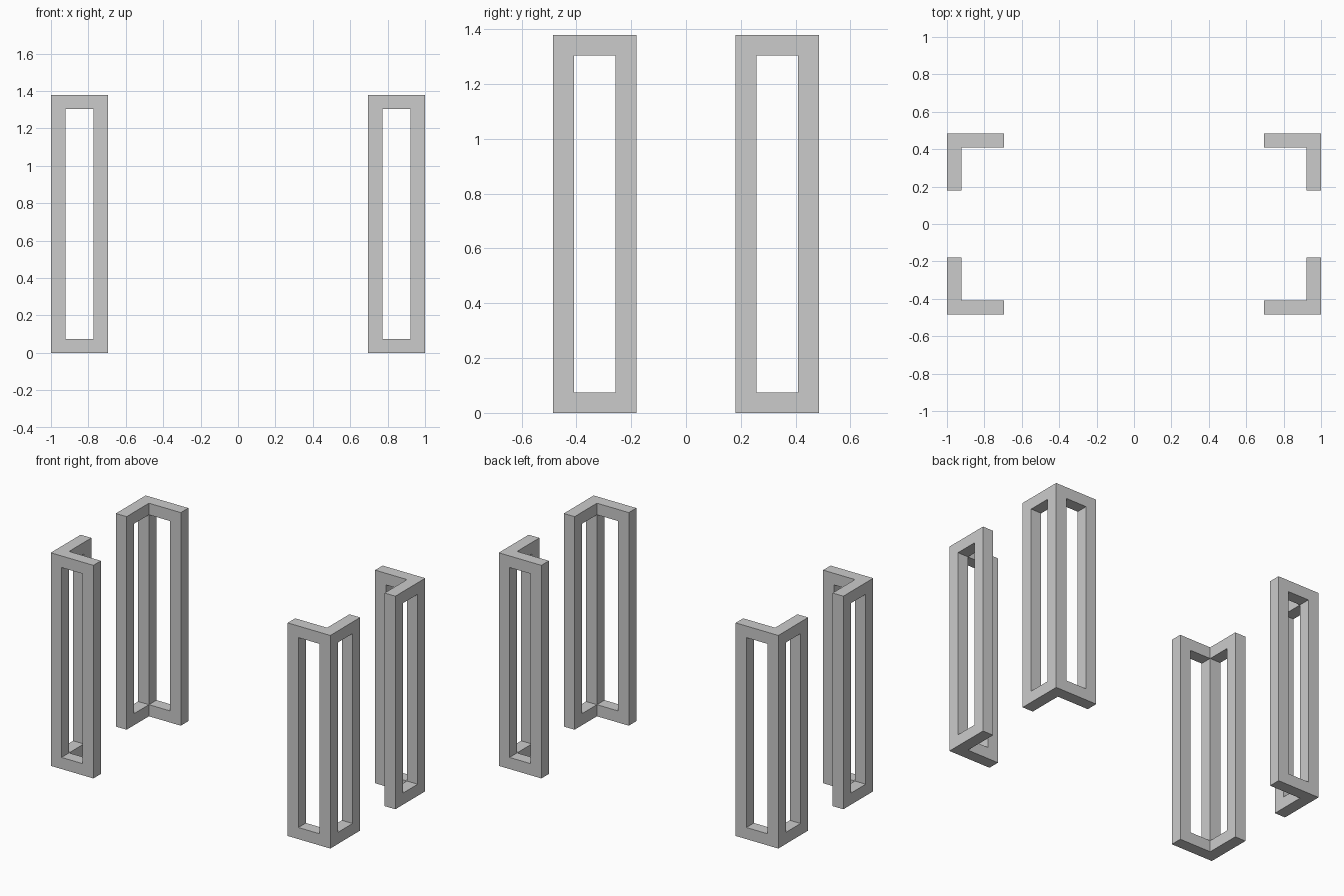
import bpy
import bmesh

if "Cube" in bpy.data.objects:
    bpy.data.objects.remove(bpy.data.objects["Cube"])

BAR = 0.077                              # square bar thickness
W, D, H = 1.0, 0.485, 1.378              # half width, half depth, height
ARM = 0.305                              # length of each arm

# Grid lines measured inward from the outer corner, and upward
STEPS = [0, BAR, ARM - BAR, ARM]
LEVELS = [0, 0.075, 1.303, H]

# Cells of an L-shaped plan: corner post, middle and end post of each arm
PLAN = [(0, 0), (1, 0), (2, 0), (0, 1), (0, 2)]
POSTS = [(0, 0), (2, 0), (0, 2)]
CELLS = {(i, j, k) for i, j in PLAN for k in range(3)
         if k != 1 or (i, j) in POSTS}


def corner_frame(name, sx, sy):
    """L-shaped open frame: three posts joined by a bottom and a top rail."""
    bm = bmesh.new()
    verts = {}

    def vert(p):
        if p not in verts:
            i, j, k = p
            verts[p] = bm.verts.new((sx * (W - STEPS[i]), sy * (D - STEPS[j]), LEVELS[k]))
        return verts[p]

    # Only the outward faces of the solid cells
    for cell in CELLS:
        for axis in range(3):
            u, v = (axis + 1) % 3, (axis + 2) % 3
            for side in (0, 1):
                neighbour = list(cell)
                neighbour[axis] += 2 * side - 1
                if tuple(neighbour) in CELLS:
                    continue
                corners = []
                for du, dv in ((0, 0), (1, 0), (1, 1), (0, 1)):
                    p = list(cell)
                    p[axis] += side
                    p[u] += du
                    p[v] += dv
                    corners.append(vert(tuple(p)))
                bm.faces.new(corners)
    bmesh.ops.recalc_face_normals(bm, faces=bm.faces)

    mesh = bpy.data.meshes.new(name)
    bm.to_mesh(mesh)
    bm.free()
    bpy.context.collection.objects.link(bpy.data.objects.new(name, mesh))


# One frame in each corner
for sx, x_name in ((-1, "left"), (1, "right")):
    for sy, y_name in ((-1, "front"), (1, "back")):
        corner_frame(f"{y_name}_{x_name}_corner_frame", sx, sy)
